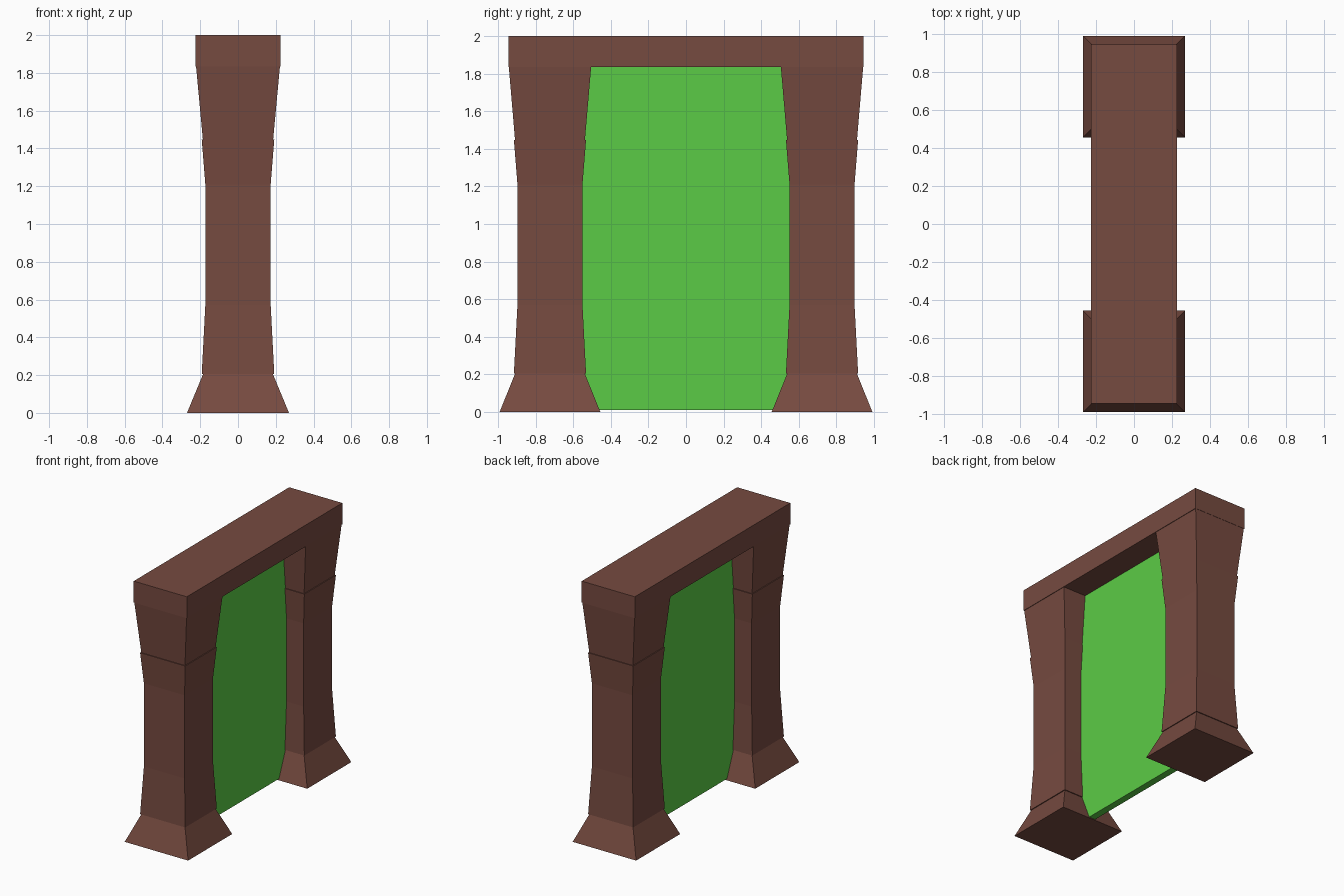
import bpy
import bmesh

cube = bpy.data.objects.get("Cube")
if cube:
    bpy.data.objects.remove(cube, do_unlink=True)


def make_material(name, rgb):
    mat = bpy.data.materials.new(name)
    mat.use_nodes = True
    mat.diffuse_color = (*rgb, 1)
    mat.node_tree.nodes["Principled BSDF"].inputs["Base Color"].default_value = (*rgb, 1)
    return mat


brown = make_material("brown stone", (0.181, 0.069, 0.051))
green = make_material("bright green", (0.105, 0.597, 0.061))


def square_stack(name, y, levels, mat):
    """Closed solid of rectangular rings, each given as (z, half x, half y)."""
    bm = bmesh.new()
    rings = [[bm.verts.new((sx * hx, y + sy * hy, z))
              for sx, sy in ((-1, -1), (1, -1), (1, 1), (-1, 1))]
             for z, hx, hy in levels]
    bm.faces.new(rings[0][::-1])
    bm.faces.new(rings[-1])
    for low, high in zip(rings, rings[1:]):
        for i in range(4):
            j = (i + 1) % 4
            bm.faces.new((low[i], low[j], high[j], high[i]))
    mesh = bpy.data.meshes.new(name)
    bm.to_mesh(mesh)
    bm.free()
    mesh.materials.append(mat)
    obj = bpy.data.objects.new(name, mesh)
    bpy.context.collection.objects.link(obj)
    return obj


# Two pillars: flared foot, waisted shaft and flared capital
for side, y in (("front", -0.724), ("back", 0.724)):
    square_stack(side + "_pillar_foot", y,
                 [(0, 0.27, 0.268), (0.205, 0.185, 0.185)], brown)
    square_stack(side + "_pillar_shaft", y,
                 [(0.205, 0.192, 0.192), (0.57, 0.173, 0.173),
                  (1.21, 0.173, 0.173), (1.447, 0.192, 0.192)], brown)
    square_stack(side + "_pillar_capital", y,
                 [(1.447, 0.186, 0.186), (1.835, 0.222, 0.219)], brown)

# Lintel across the top
square_stack("lintel", 0, [(1.835, 0.226, 0.945), (2, 0.226, 0.945)], brown)

# Thin panel filling the opening
square_stack("gateway_panel", 0, [(0.01, 0.027, 0.6), (1.85, 0.027, 0.6)], green)
